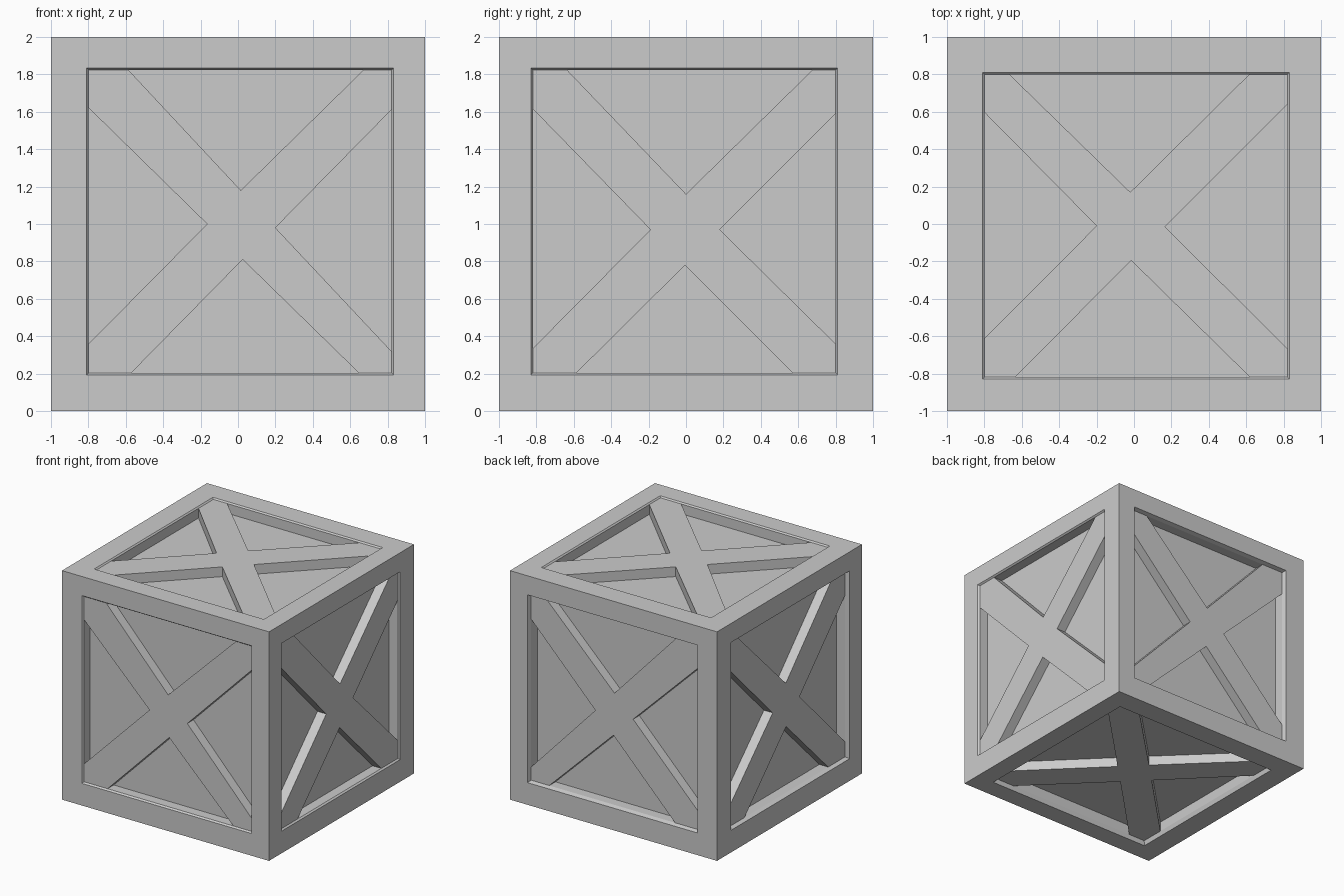
import bpy, bmesh
from mathutils import Vector

if "Cube" in bpy.data.objects:
    bpy.data.objects.remove(bpy.data.objects["Cube"])

# The recessed body sits slightly off the centre of the outer cube
OFF = (0.011, -0.01, 0.0135)
HALF, LIP = 0.82, 0.011          # half opening size, chamfer width
CROSS_D, PANEL_D = 0.025, 0.11   # mean depth of cross and back panel

# Per axis: the two in-plane axes, then four notches in the order bottom, right, top, left:
# (start along side, apex u, apex v, end along side), heights measured from the centre
FACES = {
    1: (0, 2, [(-0.57, 0.025, -0.19, 0.645), (-0.68, 0.20, -0.02, 0.61),
               (0.67, 0.015, 0.18, -0.585), (0.62, -0.165, 0.0, -0.64)]),
    0: (1, 2, [(-0.585, -0.005, -0.22, 0.57), (-0.64, 0.18, -0.03, 0.59),
               (0.675, 0.0, 0.16, -0.635), (0.615, -0.19, -0.03, -0.665)]),
    2: (0, 1, [(-0.635, -0.015, -0.195, 0.62), (-0.665, 0.165, -0.015, 0.64),
               (0.615, -0.02, 0.17, -0.665), (0.595, -0.20, -0.01, -0.61)]),
}


def finish(bm, name):
    bmesh.ops.remove_doubles(bm, verts=bm.verts, dist=1e-5)
    bmesh.ops.recalc_face_normals(bm, faces=bm.faces)
    me = bpy.data.meshes.new(name)
    bm.to_mesh(me)
    bm.free()
    ob = bpy.data.objects.new(name, me)
    ob.location.z = 1
    bpy.context.collection.objects.link(ob)


def ring(bm, axes, level, pts):
    """Verts for 2D points on the plane at the given level of the face axis."""
    k, u, v = axes
    out = []
    for a, b in pts:
        co = Vector((0, 0, 0))
        co[k], co[u], co[v] = level, a, b
        out.append(bm.verts.new(co))
    return out


def bridge(bm, a, b):
    n = len(a)
    for i in range(n):
        j = (i + 1) % n
        bm.faces.new((a[i], a[j], b[j], b[i]))


def rect(cu, cv, h):
    return [(cu - h, cv - h), (cu + h, cv - h), (cu + h, cv + h), (cu - h, cv + h)]


shell = bmesh.new()
for k, (u, v, notches) in FACES.items():
    axes, cu, cv = (k, u, v), OFF[u], OFF[v]
    inner = rect(cu, cv, HALF - LIP)
    for s, side in ((-1, ("left", "front", "bottom")), (1, ("right", "back", "top"))):
        cross_l = s * (1 - CROSS_D) + OFF[k]
        panel_l = s * (1 - PANEL_D) + OFF[k]

        # Frame border, chamfered lip, recess wall and back panel
        rings = [ring(shell, axes, s, rect(0, 0, 1)),
                 ring(shell, axes, s, rect(cu, cv, HALF)),
                 ring(shell, axes, cross_l, inner),
                 ring(shell, axes, panel_l, inner)]
        for a, b in zip(rings, rings[1:]):
            bridge(shell, a, b)
        shell.faces.new(rings[-1])

        # Cross brace: opening corners with one V notch on every side
        outline = []
        for i, (start, au, av, end) in enumerate(notches):
            edge = inner[i][1 - i % 2]
            on_side = (lambda t: (t, edge)) if i % 2 == 0 else (lambda t: (edge, t))
            outline += [inner[i], on_side(start), (au, av), on_side(end)]
        bm = bmesh.new()
        top = ring(bm, axes, cross_l, outline)
        base = ring(bm, axes, panel_l - s * 0.02, outline)
        bridge(bm, top, base)
        bm.faces.new(top)
        bm.faces.new(base)
        finish(bm, side[k] + "_cross_brace")
finish(shell, "crate_frame")
